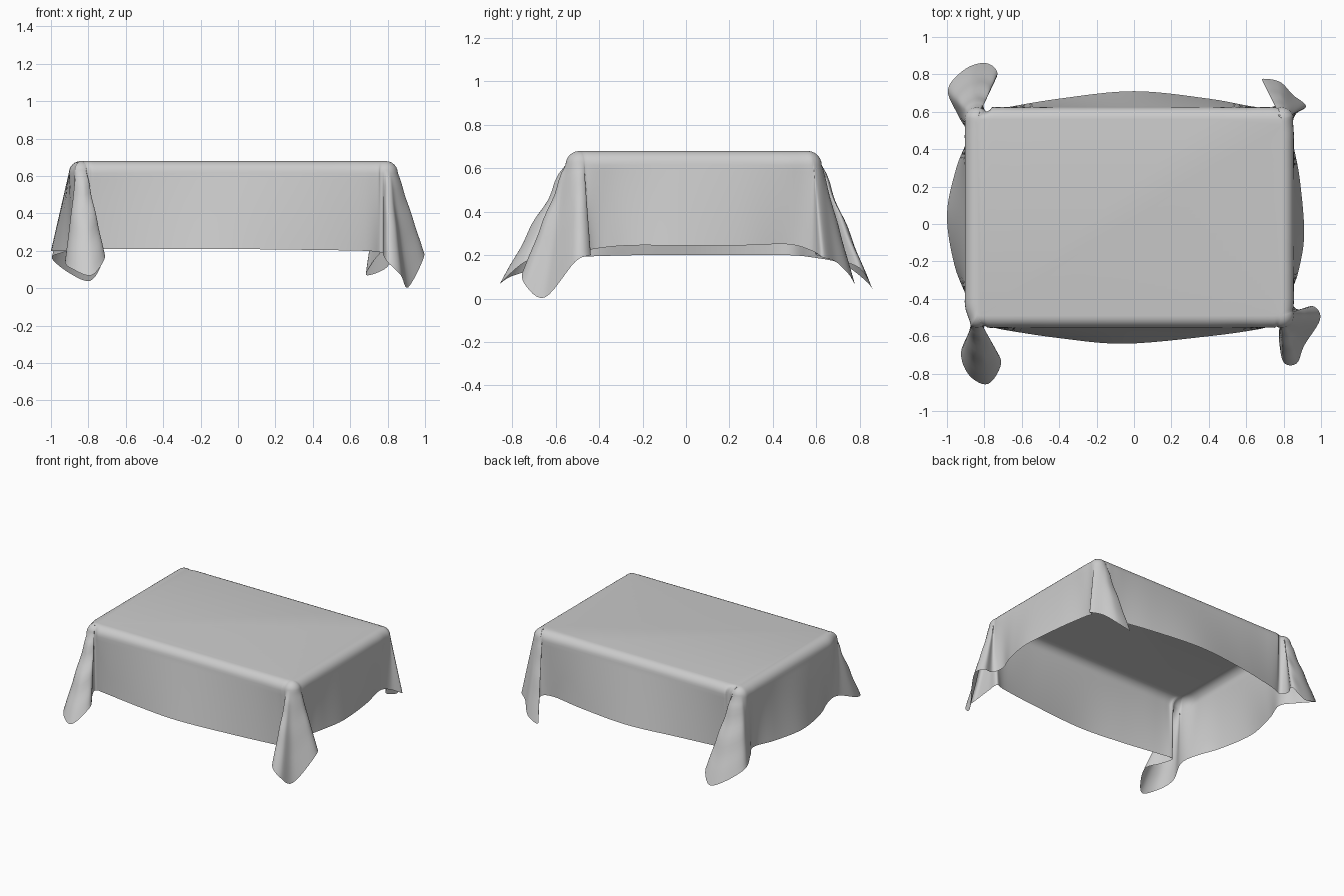
import bpy, bmesh
from math import sin, cos, pi
from mathutils import Vector

cube = bpy.data.objects.get("Cube")
if cube:
    bpy.data.objects.remove(cube, do_unlink=True)

TOP, ROUND = 0.68, 0.065           # height of the flat top, radius of its edge
LEFT, RIGHT, FRONT, BACK = -0.84, 0.79, -0.49, 0.56
STEPS, EDGE_ROWS, WALL_ROWS = 6, 6, 14

# Hem of the hanging sides, anticlockwise from above
front_hem = [(-.7, -.565, .21), (-.4, -.61, .21), (-.05, -.64, .21), (.4, -.6, .205), (.68, -.56, .2)]
right_hem = [(.84, -.38, .235), (.88, -.25, .245), (.91, -.05, .245), (.885, .25, .245), (.845, .47, .25)]
back_hem = [(.66, .625, .22), (.4, .67, .22), (0, .71, .22), (-.4, .67, .22), (-.7, .62, .21)]
left_hem = [(-.89, .47, .2), (-.95, .3, .2), (-1, .05, .2), (-.96, -.22, .2), (-.885, -.42, .195)]

# Hem of the loose folds that hang from the corners
front_right_fold = [(.77, -.53, .19), (.775, -.62, .18), (.8, -.74, .14), (.87, -.745, .07),
                    (.91, -.65, .005), (.995, -.51, .17), (.96, -.44, .2), (.87, -.455, .22)]
back_right_fold = [(.86, .58, .22), (.92, .63, .19), (.85, .69, .17), (.78, .76, .1),
                   (.685, .775, .07), (.72, .73, .14), (.76, .64, .2)]
back_left_fold = [(-.79, .6, .2), (-.8, .68, .18), (-.73, .8, .14), (-.79, .86, .04),
                  (-.9, .83, .08), (-.995, .72, .16), (-.94, .58, .19)]
front_left_fold = [(-.875, -.55, .19), (-.925, -.69, .14), (-.88, -.81, .1), (-.78, -.855, .07),
                   (-.71, -.74, .17), (-.77, -.63, .19), (-.8, -.545, .2)]


def clamp(v, low, high):
    return max(low, min(high, v))


def side(points):
    """Pair each hem point with the nearest point on the top outline."""
    return [(Vector((clamp(x, LEFT, RIGHT), clamp(y, FRONT, BACK), TOP)),
             Vector((x, y, z))) for x, y, z in points]


def fold(points, x, y):
    """Pair every hem point of a fold with its corner."""
    return [(Vector((x, y, TOP)), Vector(p)) for p in points]


def spline(a, b, c, d, t):
    return 0.5 * (2 * b + (c - a) * t + (2 * a - 5 * b + 4 * c - d) * t ** 2
                  + (3 * b - a - 3 * c + d) * t ** 3)


def strand(start, hem):
    """One line of cloth, over the rounded edge and down to the hem."""
    out = Vector((hem.x - start.x, hem.y - start.y, 0))
    flare = max(0, out.length - 0.17)
    out.normalize()
    line = []
    for k in range(EDGE_ROWS + 1):
        a = k / EDGE_ROWS * pi / 2
        line.append(start + out * ROUND * sin(a) - Vector((0, 0, ROUND * (1 - cos(a)))))
    shoulder = line[-1]
    for k in range(1, WALL_ROWS + 1):
        u = k / WALL_ROWS
        ripple = 0.06 * flare * sin(5 * pi * u) * (1 - u)
        line.append(shoulder.lerp(hem, u) + out * ripple)
    return line


controls = (side(front_hem) + fold(front_right_fold, RIGHT, FRONT)
            + side(right_hem) + fold(back_right_fold, RIGHT, BACK)
            + side(back_hem) + fold(back_left_fold, LEFT, BACK)
            + side(left_hem) + fold(front_left_fold, LEFT, FRONT))
n = len(controls)
strands = []
for i in range(n):
    near = [controls[(i + j) % n] for j in (-1, 0, 1, 2)]
    for s in range(STEPS):
        t = s / STEPS
        start = near[1][0].lerp(near[2][0], t)
        strands.append(strand(start, spline(*[p[1] for p in near], t)))

# Skin the strands, then close the flat top
bm = bmesh.new()
grid = [[bm.verts.new(p) for p in line] for line in strands]
for i, line in enumerate(grid):
    after = grid[(i + 1) % len(grid)]
    for k in range(len(line) - 1):
        bm.faces.new((line[k], line[k + 1], after[k + 1], after[k]))
bm.faces.new([line[0] for line in grid])
bmesh.ops.remove_doubles(bm, verts=bm.verts, dist=0.0005)

mesh = bpy.data.meshes.new("tablecloth")
bm.to_mesh(mesh)
bm.free()
cloth = bpy.data.objects.new("tablecloth", mesh)
bpy.context.collection.objects.link(cloth)

grey = bpy.data.materials.new("light_grey_cloth")
grey.use_nodes = True
colour = (0.6, 0.6, 0.6, 1)
grey.diffuse_color = colour
grey.node_tree.nodes["Principled BSDF"].inputs["Base Color"].default_value = colour
mesh.materials.append(grey)

bpy.context.view_layer.objects.active = cloth
cloth.select_set(True)
bpy.ops.object.shade_smooth()
